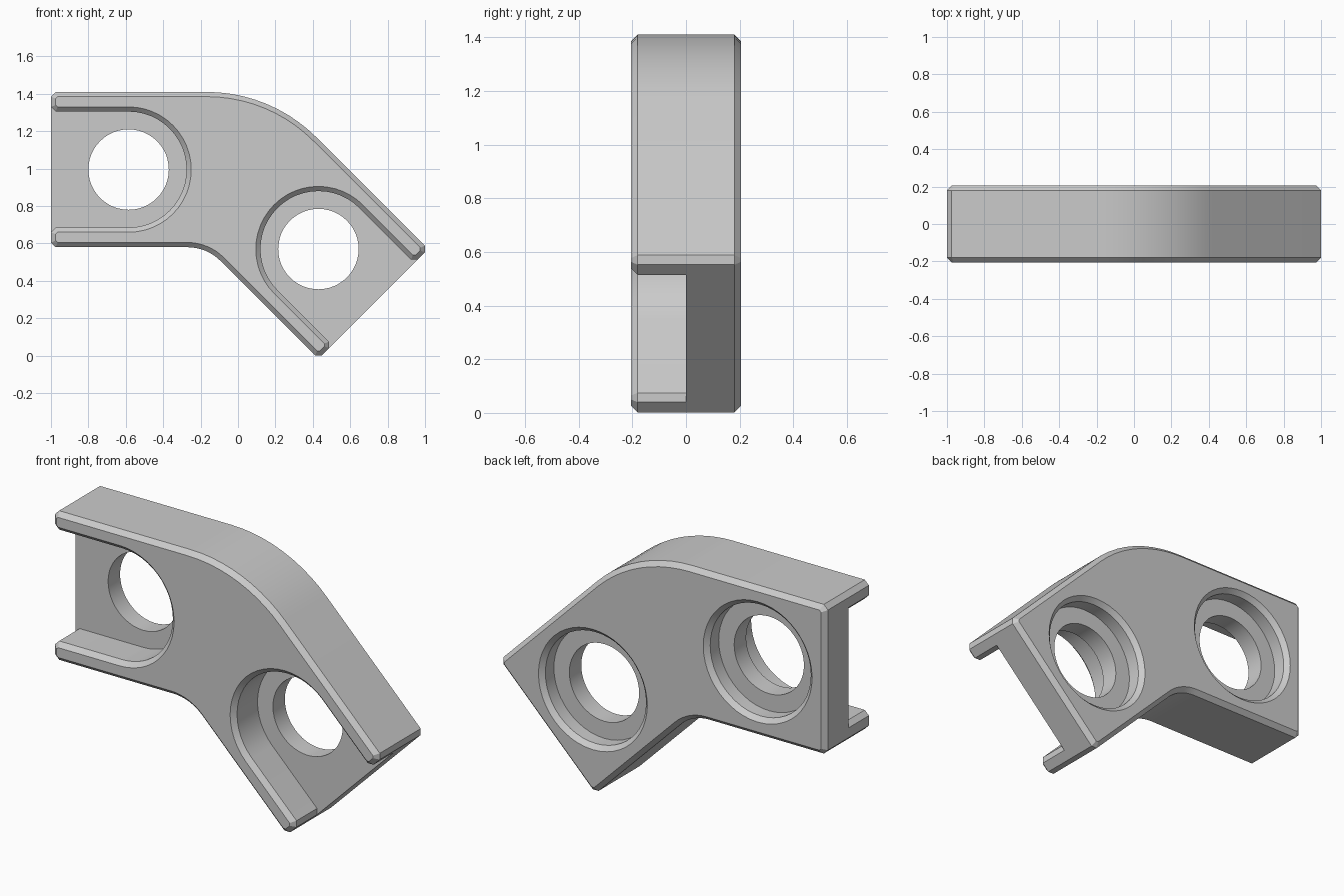
import bpy, bmesh
from math import cos, sin, radians
from mathutils import Vector

if "Cube" in bpy.data.objects:
    bpy.data.objects.remove(bpy.data.objects["Cube"])

HALF_T, C = 0.205, 0.025          # half thickness, chamfer size
HALF_W, END = 0.415, 0.415        # arm half width, hole-to-end distance
BORE_R, HOLE_R = 0.31, 0.215


def arc(cx, cz, r, a0, a1, n):
    steps = [radians(a0 + (a1 - a0) * i / n) for i in range(n + 1)]
    return [Vector((cx + r * cos(a), cz + r * sin(a))) for a in steps]


def circle(center, r, n=48):
    return arc(center.x, center.y, r, 0, 360, n)[:-1]


def inset(pts, d):
    """Mitred inset of a counter-clockwise outline (negative d grows it)."""
    out = []
    for i, p in enumerate(pts):
        a = (p - pts[i - 1]).normalized()
        b = (pts[(i + 1) % len(pts)] - p).normalized()
        n1, n2 = Vector((-a.y, a.x)), Vector((-b.y, b.x))
        out.append(p + (n1 + n2) * (d / (1 + n1.dot(n2))))
    return out


def loft(name, pts, layers):
    """Solid through inset copies of an outline, layers = (y, inset)."""
    bm = bmesh.new()
    rings = [[bm.verts.new((p.x, y, p.y)) for p in inset(pts, d)] for y, d in layers]
    n = len(pts)
    for r, s in zip(rings, rings[1:]):
        for i in range(n):
            j = (i + 1) % n
            bm.faces.new((r[i], r[j], s[j], s[i]))
    bm.faces.new(rings[0])
    bm.faces.new(rings[-1])
    bmesh.ops.recalc_face_normals(bm, faces=bm.faces)
    me = bpy.data.meshes.new(name)
    bm.to_mesh(me)
    bm.free()
    ob = bpy.data.objects.new(name, me)
    bpy.context.collection.objects.link(ob)
    return ob


# The two arms: hole centre and direction towards the open end
s = 0.5 ** 0.5
arms = [(Vector((-0.585, 0.995)), Vector((-1, 0))),
        (Vector((0.43, 0.57)), Vector((s, -s)))]


def local(arm, u, v):
    c, d = arm
    return c + d * u + Vector((-d.y, d.x)) * v


def end_corners(arm):
    e, w = END, HALF_W
    return [local(arm, u, v) for u, v in
            ((e - C, -w), (e, C - w), (e, w - C), (e - C, w))]


# Bent body with chamfered front and back rims
outline = (arc(-0.2705, 0.33, 0.25, 90, 45, 8) + end_corners(arms[1])
           + arc(-0.167, 0.58, 0.83, 45, 90, 10) + end_corners(arms[0]))
body = loft("bent_connector", outline,
            [(-HALF_T, C), (C - HALF_T, 0), (HALF_T - C, 0), (HALF_T, C)])

# Cutters per arm: open front slot, round back recess, through hole
cutters = []
for arm in arms:
    e = END - C
    slot = [local(arm, u, v) for u, v in
            ((e, -BORE_R), (e + .08, -BORE_R - .08), (e + .08, BORE_R + .08), (e, BORE_R))]
    slot += [local(arm, p.x, p.y) for p in arc(0, 0, BORE_R, 90, 270, 24)]
    edge = HALF_T - C
    cutters += [
        loft("slot_cutter", slot, [(-edge - 2 * C, -2 * C), (-edge, 0), (0, 0)]),
        loft("recess_cutter", circle(arm[0], BORE_R), [(0.105, 0), (edge, 0), (edge + 2 * C, -2 * C)]),
        loft("hole_cutter", circle(arm[0], HOLE_R), [(-0.05, 0), (0.15, 0)])]

bpy.context.view_layer.objects.active = body
body.select_set(True)
for cutter in cutters:
    cutter.hide_render = True
    mod = body.modifiers.new("cut", 'BOOLEAN')
    mod.operation, mod.solver, mod.object = 'DIFFERENCE', 'EXACT', cutter
    bpy.ops.object.modifier_apply(modifier=mod.name)
    bpy.data.objects.remove(cutter)

bpy.ops.object.shade_smooth_by_angle(angle=radians(25))
